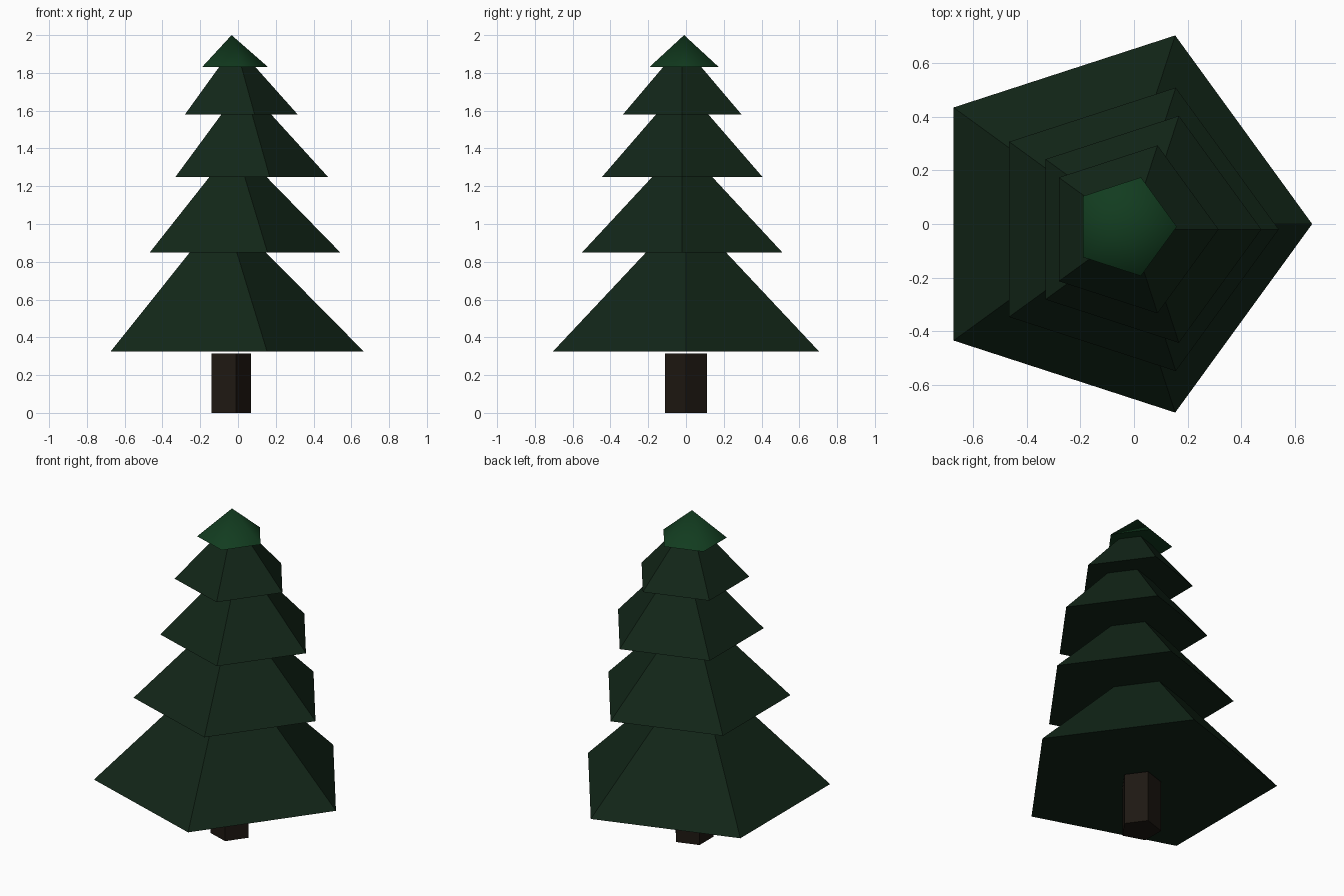
import bpy, bmesh, math

if "Cube" in bpy.data.objects:
    bpy.data.objects.remove(bpy.data.objects["Cube"])

SIDES = 5


def material(name, rgb):
    m = bpy.data.materials.new(name)
    m.diffuse_color = (*rgb, 1.0)
    m.use_nodes = True
    m.node_tree.nodes["Principled BSDF"].inputs["Base Color"].default_value = m.diffuse_color
    return m


def add_part(name, cx, cy, z0, z1, radius, mat, pointed=True):
    """Closed five-sided pyramid (or prism) with one corner facing +x."""
    bm = bmesh.new()

    def ring(z):
        return [bm.verts.new((cx + radius * math.cos(math.tau * i / SIDES),
                              cy + radius * math.sin(math.tau * i / SIDES), z))
                for i in range(SIDES)]

    base = ring(z0)
    bm.faces.new(base[::-1])
    if pointed:
        tip = bm.verts.new((cx, cy, z1))
        for i in range(SIDES):
            bm.faces.new((base[i], base[(i + 1) % SIDES], tip))
    else:
        top = ring(z1)
        bm.faces.new(top)
        for i in range(SIDES):
            j = (i + 1) % SIDES
            bm.faces.new((base[i], base[j], top[j], top[i]))
    mesh = bpy.data.meshes.new(name)
    bm.to_mesh(mesh)
    bm.free()
    mesh.materials.append(mat)
    obj = bpy.data.objects.new(name, mesh)
    bpy.context.collection.objects.link(obj)
    return obj


bark = material("bark", (0.013, 0.009, 0.006))
needles = material("needles", (0.006, 0.019, 0.009))
fresh = material("fresh_needles", (0.006, 0.045, 0.014))

# Trunk
add_part("trunk", -0.046, 0.0, 0.0, 0.315, 0.116, bark, pointed=False)

# Foliage tiers: centre x, centre y, base height, tip height, radius
tiers = [
    (-0.075, 0.00, 0.325, 1.075, 0.741),
    (-0.016, -0.02, 0.85, 1.42, 0.557),
    (0.030, -0.02, 1.25, 1.74, 0.446),
    (-0.014, -0.02, 1.58, 1.95, 0.330),
]
for n, tier in enumerate(tiers, 1):
    add_part(f"foliage_tier_{n}", *tier, needles)

# Bright cap, softly shaded around its sides
cap = add_part("treetop", -0.034, -0.01, 1.83, 2.0, 0.194, fresh)
bpy.context.view_layer.objects.active = cap
cap.select_set(True)
bpy.ops.object.shade_smooth_by_angle(angle=math.radians(60))
